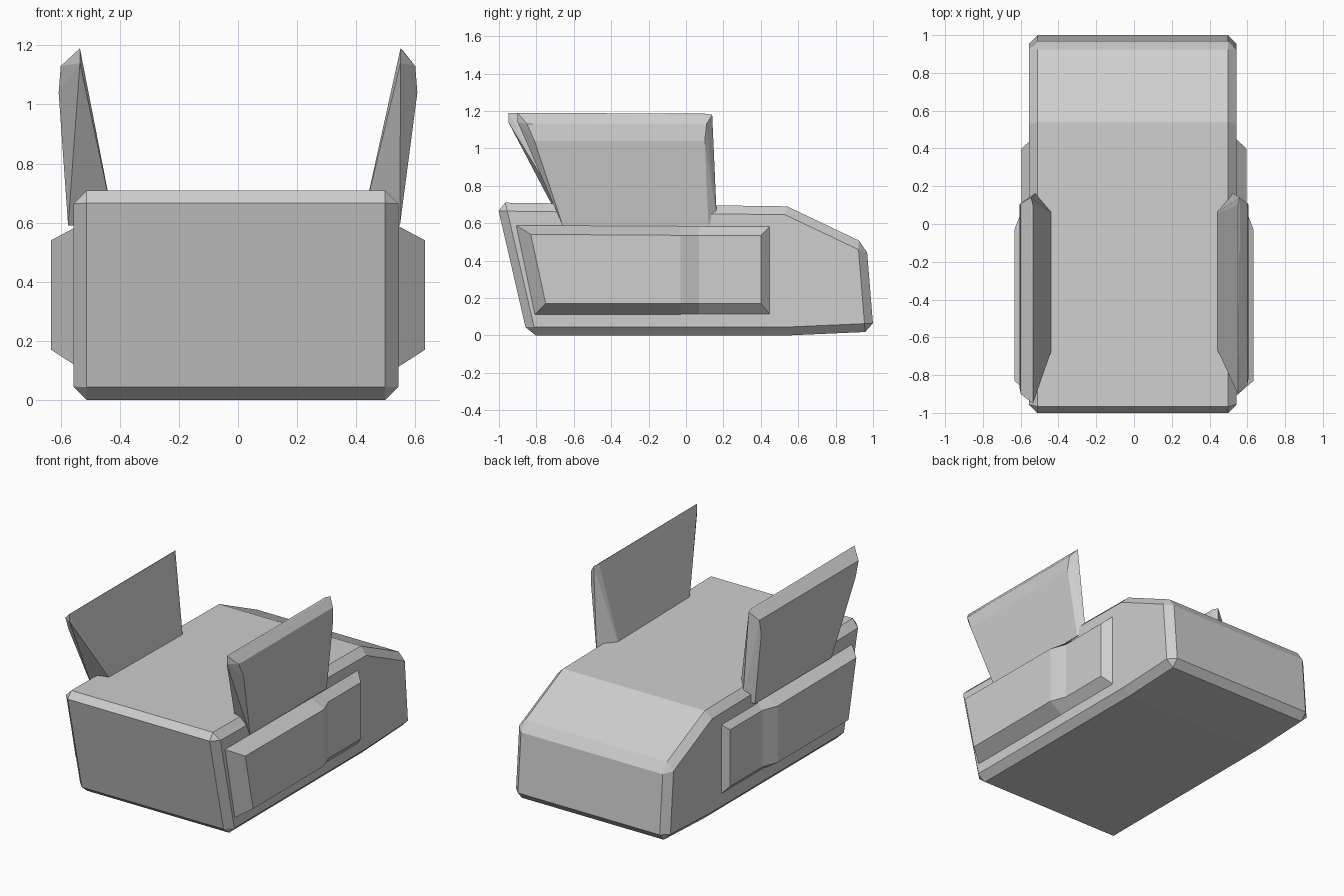
import bpy, bmesh

cube = bpy.data.objects.get("Cube")
if cube:
    bpy.data.objects.remove(cube, do_unlink=True)

grey = bpy.data.materials.new("plain grey")
grey.use_nodes = True
COLOUR = (0.62, 0.62, 0.62, 1)
grey.diffuse_color = COLOUR
grey.node_tree.nodes["Principled BSDF"].inputs["Base Color"].default_value = COLOUR


def finish(bm, name):
    """Turn a bmesh into a flat shaded grey object."""
    bmesh.ops.recalc_face_normals(bm, faces=bm.faces[:])
    mesh = bpy.data.meshes.new(name)
    bm.to_mesh(mesh)
    bm.free()
    mesh.materials.append(grey)
    obj = bpy.data.objects.new(name, mesh)
    bpy.context.collection.objects.link(obj)
    return obj


def loft(rings, name):
    """Join rings of points with quads and cap both ends."""
    bm = bmesh.new()
    loops = [[bm.verts.new(p) for p in ring] for ring in rings]
    n = len(loops[0])
    for a, b in zip(loops, loops[1:]):
        for i in range(n):
            j = (i + 1) % n
            bm.faces.new((a[i], a[j], b[j], b[i]))
    bm.faces.new(loops[0])
    bm.faces.new(loops[-1][::-1])
    return finish(bm, name)


# Main hull: side profile extruded across, with chamfered edges
profile = [(-0.848, 0), (0.55, 0), (1.003, 0.02), (0.965, 0.488),
           (0.54, 0.69), (-1.012, 0.71)]
hull = loft([[(x, y, z) for y, z in profile] for x in (-0.557, 0.543)], "hull")
bevel = hull.modifiers.new("chamfer", 'BEVEL')
bevel.width = 0.045
bevel.segments = 1
bevel.limit_method = 'ANGLE'
bevel.angle_limit = 0.6


# Side pods: raised panels that step down towards the back
def side_pod(side, name):
    base, front, rear = 0.54, 0.633, 0.595

    def section(x, y_base, y_out):
        return [(side * base, y_base, 0.11), (side * x, y_out, 0.17),
                (side * x, y_out, 0.535), (side * base, y_base, 0.585)]

    nose = [(side * base, -0.81, 0.11), (side * front, -0.75, 0.17),
            (side * front, -0.83, 0.54), (side * base, -0.91, 0.59)]
    loft([nose, section(front, -0.03, -0.03), section(rear, 0.07, 0.07),
          section(rear, 0.45, 0.40)], name)


# Fins: tapered blades leaning outwards, slightly different on each side
def fin(side, name, foot, tip, lead):
    root = [(0.42, -0.62, 0.6), (foot, -0.66, 0.59), (foot, 0.12, 0.59),
            (0.52, 0.165, 0.62), (0.42, 0.05, 0.6)]
    shoulder = [(0.607, lead + 0.09, 1.04), (0.607, 0.10, 1.04)]
    crest = [(0.6, lead + 0.05, 1.13), (0.6, 0.11, 1.13),
             (tip, lead, 1.14), (tip, lead, 1.19),
             (tip + 0.01, 0.14, 1.18), (tip, 0.10, 1.185)]
    bm = bmesh.new()
    for x, y, z in root + shoulder + crest:
        bm.verts.new((side * x, y, z))
    hulled = bmesh.ops.convex_hull(bm, input=bm.verts[:])
    loose = [v for v in hulled["geom_interior"] if isinstance(v, bmesh.types.BMVert)]
    bmesh.ops.delete(bm, geom=loose, context='VERTS')
    finish(bm, name)


side_pod(1, "left_side_pod")
side_pod(-1, "right_side_pod")
fin(1, "left_fin", 0.548, 0.55, -0.9)
fin(-1, "right_fin", 0.575, 0.535, -0.95)
